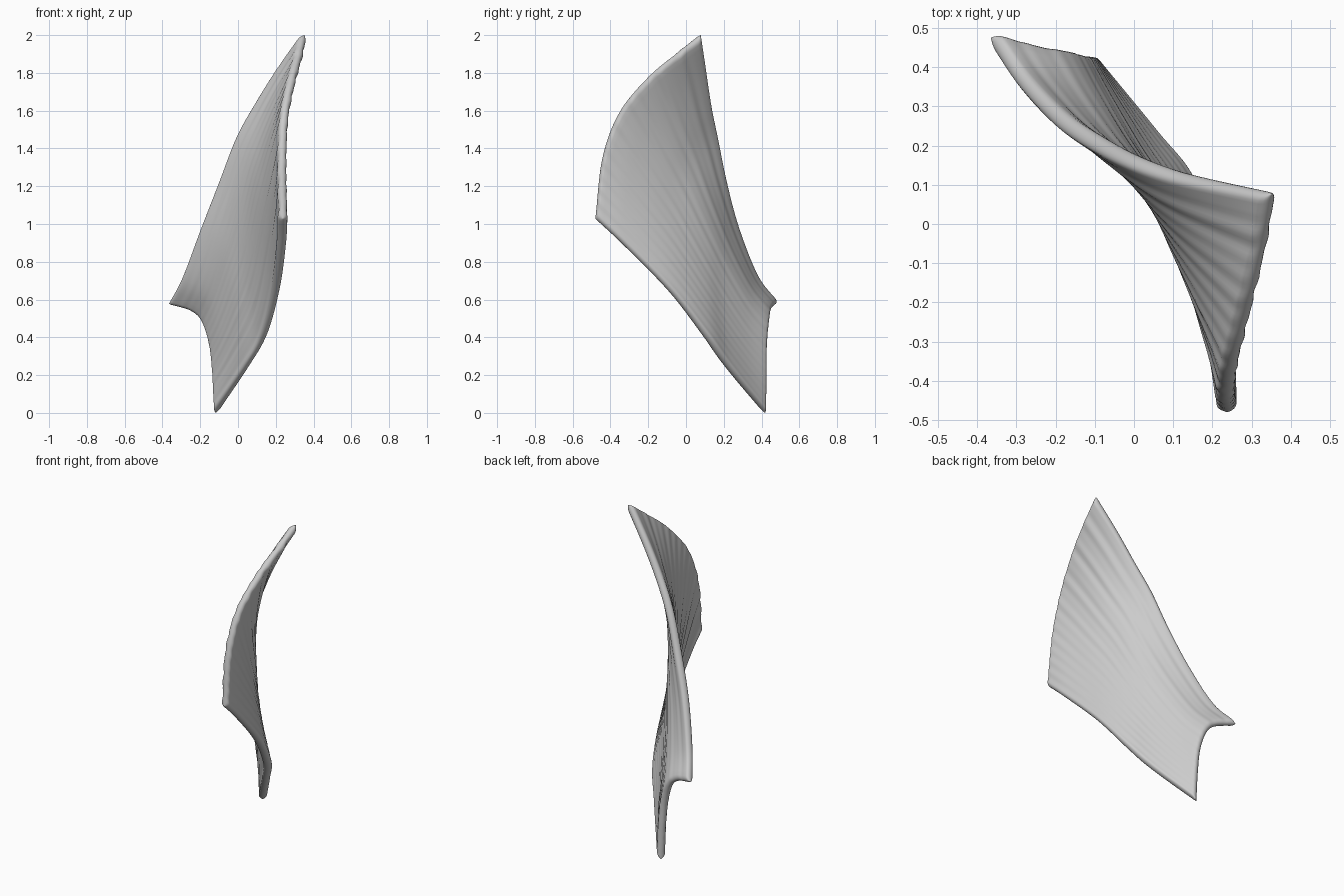
import bpy, bmesh, math, random
from mathutils import Vector

if "Cube" in bpy.data.objects:
    bpy.data.objects.remove(bpy.data.objects["Cube"])

random.seed(4)
THICK = .046             # sheet thickness
NS, NT = 50, 80          # steps along the ribs, steps across the ribs

# Border curves of the twisted sheet
LOW = [(-.118, .418, .0), (.045, .225, .235), (.14, .105, .4), (.203, -.08, .635),
       (.234, -.33, .888), (.238, -.48, 1.028)]
HIGH = [(-.365, .475, .578), (-.29, .368, .72), (-.19, .268, .98), (-.09, .205, 1.23),
        (.003, .162, 1.46), (.1, .13, 1.63), (.215, .105, 1.81), (.352, .078, 2.0)]
ROOT = [(-.118, .418, .0), (-.125, .422, .2), (-.143, .424, .36), (-.185, .434, .485),
        (-.25, .444, .545), (-.365, .475, .578)]
TIP = [(.238, -.48, 1.028), (.236, -.442, 1.35), (.25, -.352, 1.59), (.29, -.2, 1.775),
       (.328, -.05, 1.9), (.352, .078, 2.0)]


def smooth_curve(points):
    """Return f(0..1) along a smooth curve, spaced by chord length."""
    p = [Vector(q) for q in points]
    p = [2 * p[0] - p[1]] + p + [2 * p[-1] - p[-2]]
    dense = []
    for i in range(1, len(p) - 2):
        a, b, c, d = p[i - 1:i + 3]
        for k in range(20):
            u = k / 20
            dense.append(.5 * (2 * b + (c - a) * u + (2 * a - 5 * b + 4 * c - d) * u ** 2
                               + (3 * b - a - 3 * c + d) * u ** 3))
    dense.append(p[-2])
    lengths = [0]
    for a, b in zip(dense, dense[1:]):
        lengths.append(lengths[-1] + (b - a).length)

    def f(u):
        target = u * lengths[-1]
        for i in range(len(dense) - 1):
            if lengths[i + 1] >= target or i == len(dense) - 2:
                k = (target - lengths[i]) / (lengths[i + 1] - lengths[i])
                return dense[i].lerp(dense[i + 1], k)
    return f


low, high, root, tip = map(smooth_curve, (LOW, HIGH, ROOT, TIP))


def rim_steps(n, r):
    """Steps 0..1, packed tightly inside the rounded rim of width r."""
    edge = [0, .04 * r, .15 * r, .35 * r, .65 * r]
    return edge + [r + (1 - 2 * r) * i / n for i in range(n + 1)] + [1 - e for e in edge[::-1]]


def rounding(u, r):
    """Quarter-round height profile at both ends of 0..1."""
    d = min(u, 1 - u, r) / r
    return math.sqrt(max(0, 1 - (1 - d) ** 2))


RS, RT = .018, .026
S, T = rim_steps(NS, RS), rim_steps(NT, RT)
low_p, high_p = [low(s) for s in S], [high(s) for s in S]
root_p, tip_p = [root(t) for t in T], [tip(t) for t in T]

# Mid surface filled between the four borders
mid = [[low_p[i].lerp(high_p[i], t) + root_p[j].lerp(tip_p[j], s)
        - low_p[0].lerp(low_p[-1], s).lerp(high_p[0].lerp(high_p[-1], s), t)
        for j, t in enumerate(T)] for i, s in enumerate(S)]


def normal(i, j):
    a = mid[min(i + 1, len(S) - 1)][j] - mid[max(i - 1, 0)][j]
    b = mid[i][min(j + 1, len(T) - 1)] - mid[i][max(j - 1, 0)]
    return a.cross(b).normalized()


def make_ribs():
    """Irregular fanned grooves, stronger toward the tip."""
    waves = [(random.uniform(8, 17), random.uniform(0, 6.28), random.uniform(-1, 1))
             for _ in range(3)]
    return lambda s, t: (.0004 + .0011 * s) * sum(
        math.sin(6.28 * f * t + ph + k * s) for f, ph, k in waves)


# Two ribbed sides that meet along the rounded rim
bm = bmesh.new()
for side in (1, -1):
    rib = make_ribs()
    grid = []
    for i, s in enumerate(S):
        row = []
        for j, t in enumerate(T):
            h = (THICK / 2 + rib(s, t)) * rounding(s, RS) * rounding(t, RT)
            row.append(bm.verts.new(mid[i][j] + normal(i, j) * h * side))
        grid.append(row)
    for i in range(len(S) - 1):
        for j in range(len(T) - 1):
            q = [grid[i][j], grid[i + 1][j], grid[i + 1][j + 1], grid[i][j + 1]]
            bm.faces.new(q if side > 0 else q[::-1])
bmesh.ops.remove_doubles(bm, verts=bm.verts, dist=.00002)
bmesh.ops.recalc_face_normals(bm, faces=bm.faces)
for f in bm.faces:
    f.smooth = True
mesh = bpy.data.meshes.new("ribbed_fin")
bm.to_mesh(mesh)
bm.free()
fin = bpy.data.objects.new("ribbed_fin", mesh)
bpy.context.collection.objects.link(fin)
